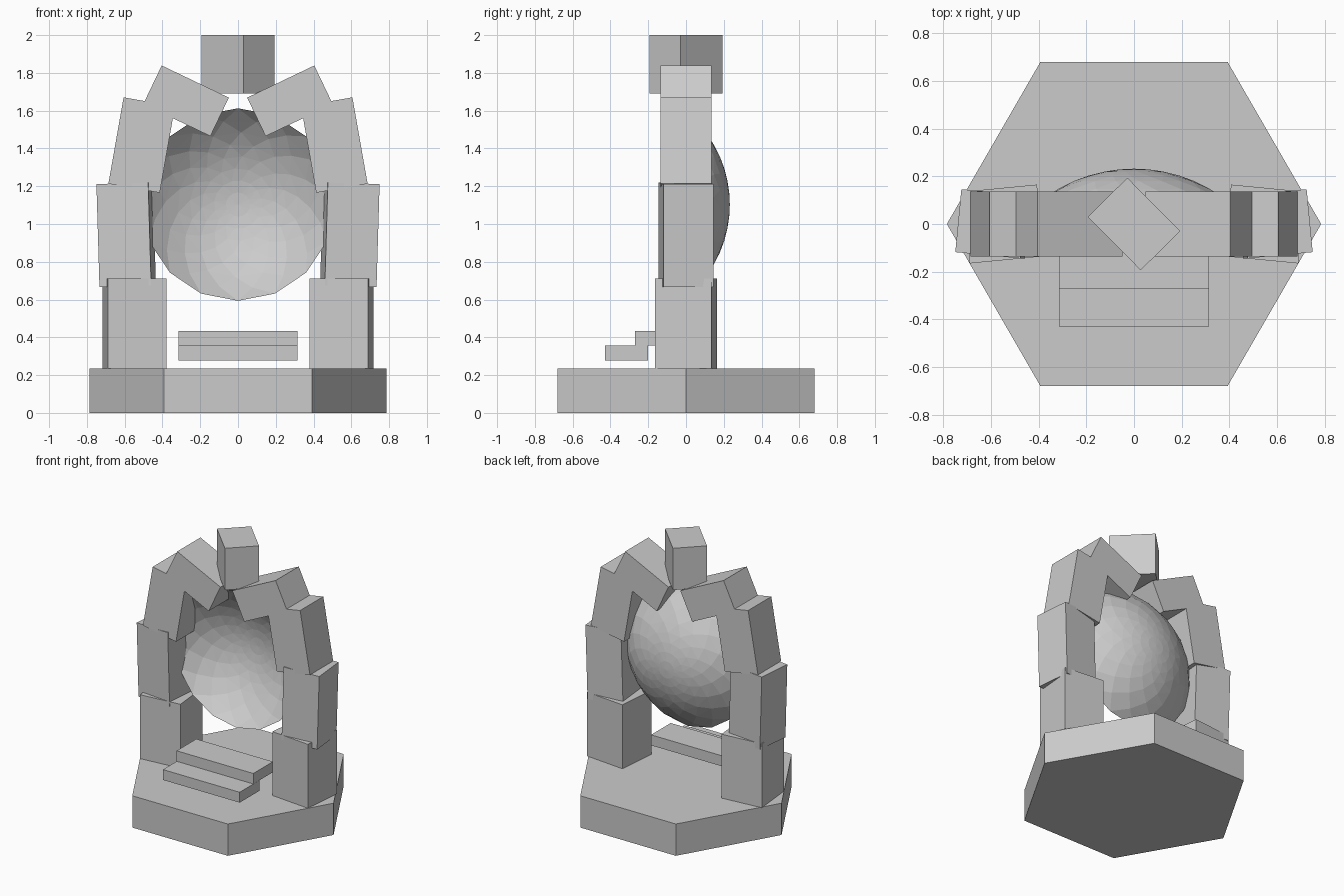
import bpy, bmesh, math
from math import radians, sin, cos, pi

if "Cube" in bpy.data.objects:
    bpy.data.objects.remove(bpy.data.objects["Cube"])


def block(name, center, size, tilt=0.0, turn=0.0):
    """Box with a lean about y and a turn about z (degrees)."""
    bpy.ops.mesh.primitive_cube_add(size=1, location=center,
                                    rotation=(0, radians(tilt), radians(turn)))
    ob = bpy.context.object
    ob.name = name
    ob.scale = size
    bpy.ops.object.transform_apply(location=False, rotation=False, scale=True)
    return ob


# Hexagonal plinth, corners on the x axis
bpy.ops.mesh.primitive_cylinder_add(vertices=6, radius=0.785, depth=0.236,
                                    location=(0, 0, 0.118), rotation=(0, 0, radians(30)))
bpy.context.object.name = "hex_base"

# Two floating steps at the front
block("lower_step", (0, -0.315, 0.317), (0.63, 0.23, 0.077))
block("upper_step", (0, -0.155, 0.395), (0.63, 0.23, 0.078))

# Arch stones: name, x, z, size, lean, turn (given for the left side)
stones = [
    ("foot_stone", -0.548, 0.473, (0.312, 0.302, 0.475), 0, 5.5),
    ("pillar_stone", -0.592, 0.943, (0.275, 0.265, 0.545), -1.7, -5.5),
    ("shoulder_stone", -0.510, 1.418, (0.276, 0.272, 0.464), 10, 0),
    ("crown_stone", -0.275, 1.652, (0.394, 0.272, 0.226), 25.6, 0),
]
for side, label in ((1, "left"), (-1, "right")):
    for name, x, z, size, lean, turn in stones:
        block(f"{label}_{name}", (x * side, 0, z), size, lean * side, turn * side)

# Keystone floating over the arch, turned on its corner
block("keystone", (0, 0, 1.845), (0.315, 0.233, 0.31), 0, -45.3)

# Portal: shallow open bowl of twisted rings, hollow to the front
SIDES, RINGS, RADIUS, CURVE = 16, 8, 0.51, 0.645
TWIST = radians(10)
bm = bmesh.new()
pole = bm.verts.new((0, 0.232, 1.103))
rings = []
for i in range(1, RINGS + 1):
    r = RADIUS * i / RINGS
    y = 0.232 - (CURVE - math.sqrt(CURVE ** 2 - r ** 2))
    rings.append([bm.verts.new((r * sin(a), y, 1.103 - r * cos(a)))
                  for a in (2 * pi * k / SIDES + TWIST * (RINGS - i) for k in range(SIDES))])
for k in range(SIDES):
    n = (k + 1) % SIDES
    bm.faces.new((pole, rings[0][k], rings[0][n]))
    for a, b in zip(rings, rings[1:]):
        bm.faces.new((a[k], b[k], b[n]))
        bm.faces.new((a[k], b[n], a[n]))
mesh = bpy.data.meshes.new("portal_bowl")
bm.to_mesh(mesh)
bm.free()
bpy.context.collection.objects.link(bpy.data.objects.new("portal_bowl", mesh))
